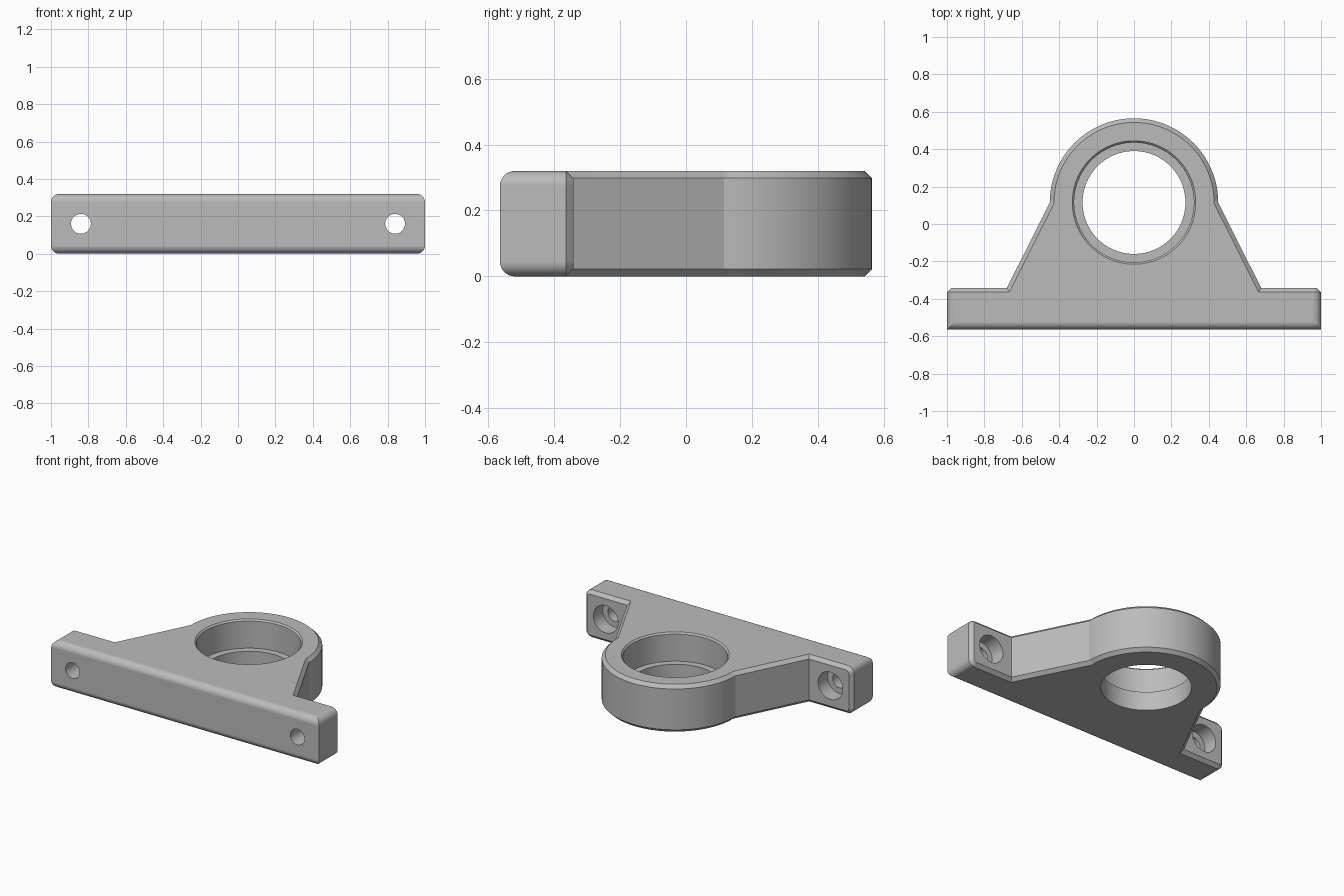
import bpy, bmesh, math
from mathutils import Matrix, Vector

cube = bpy.data.objects.get("Cube")
if cube:
    bpy.data.objects.remove(cube, do_unlink=True)

HEIGHT, FRONT, BACK = 0.32, -0.565, -0.342
RING_Y, RING_R = 0.115, 0.45

grey = bpy.data.materials.new("light grey metal")
grey.use_nodes = True
colour = (0.5, 0.5, 0.5, 1)
grey.diffuse_color = colour
grey.node_tree.nodes["Principled BSDF"].inputs["Base Color"].default_value = colour


def make_object(name, bm):
    bmesh.ops.recalc_face_normals(bm, faces=bm.faces)
    mesh = bpy.data.meshes.new(name)
    bm.to_mesh(mesh)
    bm.free()
    mesh.materials.append(grey)
    obj = bpy.data.objects.new(name, mesh)
    bpy.context.collection.objects.link(obj)
    return obj


def lathe_cutter(name, profile, matrix, sides):
    """Closed solid turned around z from (radius, height) pairs."""
    bm = bmesh.new()
    rings = []
    for r, z in profile:
        angles = [2 * math.pi * i / sides for i in range(sides)]
        rings.append([bm.verts.new((r * math.cos(a), r * math.sin(a), z)) for a in angles])
    for low, high in zip(rings, rings[1:]):
        for i in range(sides):
            j = (i + 1) % sides
            bm.faces.new((low[i], low[j], high[j], high[i]))
    bm.faces.new(rings[0])
    bm.faces.new(rings[-1])
    bm.transform(matrix)
    obj = make_object(name, bm)
    obj.hide_render = True
    return obj


# Body outline: foot plate, sloping sides and round bearing ring
steps = 64
arc = [(RING_R * math.cos(math.pi * i / steps), RING_Y + RING_R * math.sin(math.pi * i / steps))
       for i in range(steps + 1)]
outline = ([(-1, FRONT), (1, FRONT), (1, BACK), (0.68, BACK)] + arc
           + [(-0.68, BACK), (-1, BACK)])
bm = bmesh.new()
base = bm.faces.new([bm.verts.new((x, y, 0)) for x, y in outline])
made = bmesh.ops.extrude_face_region(bm, geom=[base])["geom"]
bmesh.ops.translate(bm, vec=(0, 0, HEIGHT),
                    verts=[v for v in made if isinstance(v, bmesh.types.BMVert)])
bmesh.ops.recalc_face_normals(bm, faces=bm.faces)

# Rounded long corners at the foot ends
corners = [e for e in bm.edges
           if all(abs(v.co.x) > 0.99 for v in e.verts)
           and abs(e.verts[0].co.z - e.verts[1].co.z) < 0.01]
bmesh.ops.bevel(bm, geom=corners, offset=0.045, offset_type='OFFSET',
                segments=8, profile=0.5, affect='EDGES')

# Chamfer all round the rear walls
bm.normal_update()
walls = {f for f in bm.faces
         if abs(f.normal.z) < 0.01 and f.normal.y > -0.5
         and f.calc_center_median().y > FRONT + 0.01
         and not all(abs(v.co.x) > 0.99 for v in f.verts)}
rim = [e for e in bm.edges if sum(f in walls for f in e.link_faces) == 1]
bmesh.ops.bevel(bm, geom=rim, offset=0.022, offset_type='OFFSET', segments=1,
                profile=0.5, affect='EDGES', clamp_overlap=False)
body = make_object("bearing_bracket", bm)

# Stepped bearing bore, with a small chamfer at its mouth
cutters = [lathe_cutter(
    "bore_cutter",
    [(0.275, -0.1), (0.275, 0.127), (0.32, 0.127), (0.32, 0.31), (0.34, 0.33)],
    Matrix.Translation((0, RING_Y, 0)), 96)]

# Counterbored bolt holes through the foot
for side in (-1, 1):
    place = Matrix.Translation((side * 0.84, FRONT, HEIGHT / 2)) @ Matrix.Rotation(-math.pi / 2, 4, 'X')
    cutters.append(lathe_cutter(
        "bolt_hole_cutter",
        [(0.053, -0.1), (0.053, 0.123), (0.092, 0.123), (0.092, 0.3)], place, 40))

bpy.ops.object.select_all(action='DESELECT')
bpy.context.view_layer.objects.active = body
body.select_set(True)
for cutter in cutters:
    cut = body.modifiers.new("cut", 'BOOLEAN')
    cut.operation = 'DIFFERENCE'
    cut.solver = 'EXACT'
    cut.object = cutter
    bpy.ops.object.modifier_apply(modifier=cut.name)
    bpy.data.objects.remove(cutter, do_unlink=True)

# Smooth curves with crisp flats
bpy.ops.object.shade_smooth_by_angle(angle=math.radians(20))
weighted = body.modifiers.new("weighted normals", 'WEIGHTED_NORMAL')
weighted.keep_sharp = True
